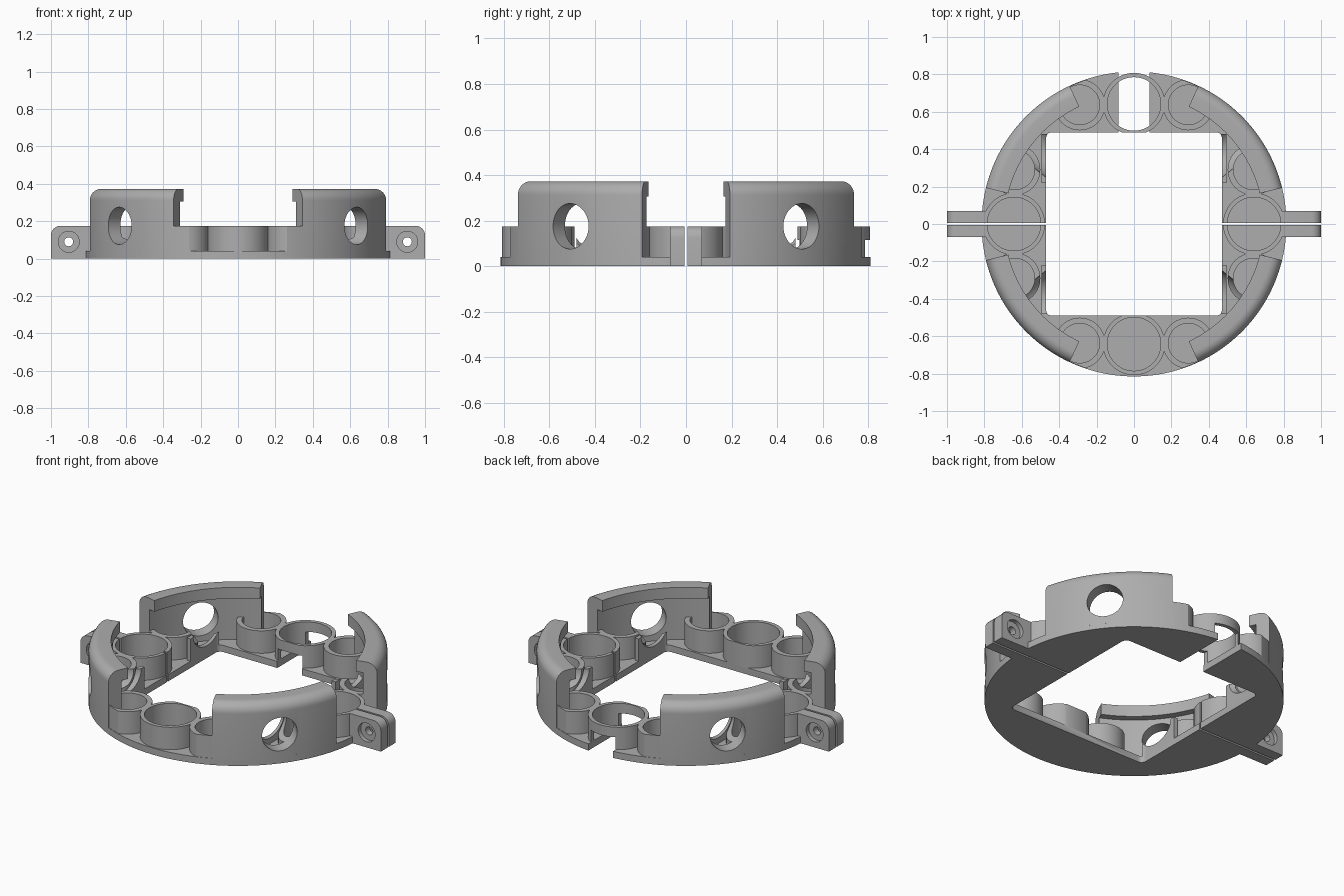
import bpy, bmesh
from math import radians, cos, sin, pi
from mathutils import Matrix, Vector

old = bpy.data.objects.get("Cube")
if old:
    bpy.data.objects.remove(old, do_unlink=True)

grey = bpy.data.materials.new("plain_grey")
grey.use_nodes = True
colour = (0.42, 0.42, 0.42, 1)
grey.diffuse_color = colour
grey.node_tree.nodes["Principled BSDF"].inputs["Base Color"].default_value = colour

R = 0.815       # outer radius
PLATE = 0.04    # base plate thickness
RIM = 0.175     # cup and tab height
HOLE_ANGLE = 38.7


def finish(bm, name):
    bmesh.ops.recalc_face_normals(bm, faces=bm.faces)
    mesh = bpy.data.meshes.new(name)
    bm.to_mesh(mesh)
    bm.free()
    obj = bpy.data.objects.new(name, mesh)
    obj.data.materials.append(grey)
    bpy.context.collection.objects.link(obj)
    return obj


def cylinder(name, x, y, z0, z1, r, sides=64):
    bm = bmesh.new()
    bmesh.ops.create_cone(bm, cap_ends=True, segments=sides, radius1=r, radius2=r,
                          depth=z1 - z0,
                          matrix=Matrix.Translation((x, y, (z0 + z1) / 2)))
    return finish(bm, name)


def rod(name, centre, direction, r, length):
    bm = bmesh.new()
    turn = Vector(direction).to_track_quat('Z', 'Y').to_matrix().to_4x4()
    bmesh.ops.create_cone(bm, cap_ends=True, segments=48, radius1=r, radius2=r,
                          depth=length, matrix=Matrix.Translation(centre) @ turn)
    return finish(bm, name)


def box(name, x0, x1, y0, y1, z0, z1, rounding=0):
    bm = bmesh.new()
    bmesh.ops.create_cube(bm, size=1)
    for v in bm.verts:
        v.co = (x1 if v.co.x > 0 else x0, y1 if v.co.y > 0 else y0,
                z1 if v.co.z > 0 else z0)
    if rounding:
        upright = [e for e in bm.edges
                   if abs(e.verts[0].co.z - e.verts[1].co.z) > 1e-4]
        bmesh.ops.bevel(bm, geom=upright, offset=rounding, segments=6,
                        profile=0.5, affect='EDGES')
    return finish(bm, name)


def sweep(name, loops, closed=False):
    """Solid skinned through matching loops of points."""
    bm = bmesh.new()
    rows = [[bm.verts.new(p) for p in loop] for loop in loops]
    n = len(rows[0])
    for a, b in zip(rows, rows[1:]):
        for i in range(n):
            bm.faces.new((a[i], a[(i + 1) % n], b[(i + 1) % n], b[i]))
    bm.faces.new(rows[0])
    bm.faces.new(rows[-1][::-1])
    return finish(bm, name)


def boolean(obj, tool, operation):
    mod = obj.modifiers.new(operation.lower(), 'BOOLEAN')
    mod.operation = operation
    mod.solver = 'EXACT'
    mod.object = tool
    bpy.context.view_layer.objects.active = obj
    bpy.ops.object.modifier_apply(modifier=mod.name)
    bpy.data.objects.remove(tool, do_unlink=True)


def smooth(obj):
    bpy.ops.object.select_all(action='DESELECT')
    obj.select_set(True)
    bpy.context.view_layer.objects.active = obj
    bpy.ops.object.shade_smooth_by_angle(angle=radians(30))


def cut_gap(obj):
    boolean(obj, box("gap", -1.2, 1.2, -0.006, 0.006, -0.1, 0.5), 'DIFFERENCE')


def radial_hole(sx, sy):
    a = radians(HOLE_ANGLE)
    d = Vector((sx * cos(a), sy * sin(a), 0))
    return rod("hole", d * 0.75 + Vector((0, 0, RIM)), d, 0.1, 0.6)


signs = [(sx, sy) for sx in (-1, 1) for sy in (-1, 1)]

# Cup layout: x, y, bore radius, outer radius
cups = []
for s in (-1, 1):
    cups += [(0, s * 0.642, 0.143, 0.166), (s * 0.642, 0, 0.143, 0.166)]
for sx, sy in signs:
    cups += [(sx * 0.29, sy * 0.637, 0.106, 0.136),
             (sx * 0.637, sy * 0.29, 0.106, 0.136)]

# Raised cups, trimmed to the round outline
cup_block = None
for x, y, bore, outer in cups:
    post = cylinder("cup_block", x, y, 0.01, RIM, outer)
    if cup_block is None:
        cup_block = post
    else:
        boolean(cup_block, post, 'UNION')
boolean(cup_block, cylinder("outline", 0, 0, -0.1, 0.5, R - 0.002, 160), 'INTERSECT')

# Base plate with cups and inner side strips
base = cylinder("base_plate_with_cups", 0, 0, 0, PLATE, R, 160)
boolean(base, cup_block, 'UNION')
for sx, sy in signs:
    xs = sorted((sx * 0.45, sx * 0.495))
    ys = sorted((sy * 0.22, sy * 0.48))
    boolean(base, box("strip", *xs, *ys, 0.012, RIM - 0.001), 'UNION')
for x, y, bore, outer in cups:
    boolean(base, cylinder("bore", x, y, PLATE + 0.001, 0.3, bore), 'DIFFERENCE')
boolean(base, box("window", -0.47, 0.47, -0.49, 0.49, -0.1, 0.5, 0.03), 'DIFFERENCE')
for sx, sy in signs:
    boolean(base, radial_hole(sx, sy), 'DIFFERENCE')

# Rear slot passing under the bridge of the back cup
boolean(base, box("slot", -0.082, 0.082, 0.4, 0.9, -0.1, 0.115), 'DIFFERENCE')
cut_gap(base)
smooth(base)

# Four curved walls with an inward lip and a rounded top edge
ROUND = 0.06
TOP = 0.372
profile = [(0.733, 0.03), (R, 0.03)]
for i in range(9):
    t = i / 8 * pi / 2
    profile.append((R - ROUND + ROUND * cos(t), TOP - ROUND + ROUND * sin(t)))
profile += [(0.692, TOP), (0.692, 0.305), (0.733, 0.305)]
for sx, sy in signs:
    loops = []
    for i in range(25):
        a = radians(13.7 + (65 - 13.7) * i / 24)
        loops.append([(sx * r * cos(a), sy * r * sin(a), z) for r, z in profile])
    side = ("left" if sx > 0 else "right")
    end = ("back" if sy > 0 else "front")
    wall = sweep(f"wall_{end}_{side}", loops)
    boolean(wall, radial_hole(sx, sy), 'DIFFERENCE')
    smooth(wall)

# Clamp tabs with countersunk bolt holes
for s in (-1, 1):
    corner = 0.05
    outline = [(0.79, 0), (1, 0)]
    for i in range(7):
        t = i / 6 * pi / 2
        outline.append((1 - corner + corner * cos(t), RIM - corner + corner * sin(t)))
    outline.append((0.79, RIM))
    tab = sweep("clamp_tab_left" if s > 0 else "clamp_tab_right",
                [[(s * x, y, z) for x, z in outline] for y in (-0.07, 0.07)])
    boolean(tab, rod("bolt_hole", (s * 0.905, 0, 0.09), (0, 1, 0), 0.024, 0.4), 'DIFFERENCE')
    for y in (-0.07, 0.07):
        boolean(tab, rod("recess", (s * 0.905, y, 0.09), (0, 1, 0), 0.056, 0.05), 'DIFFERENCE')
    cut_gap(tab)
    smooth(tab)
